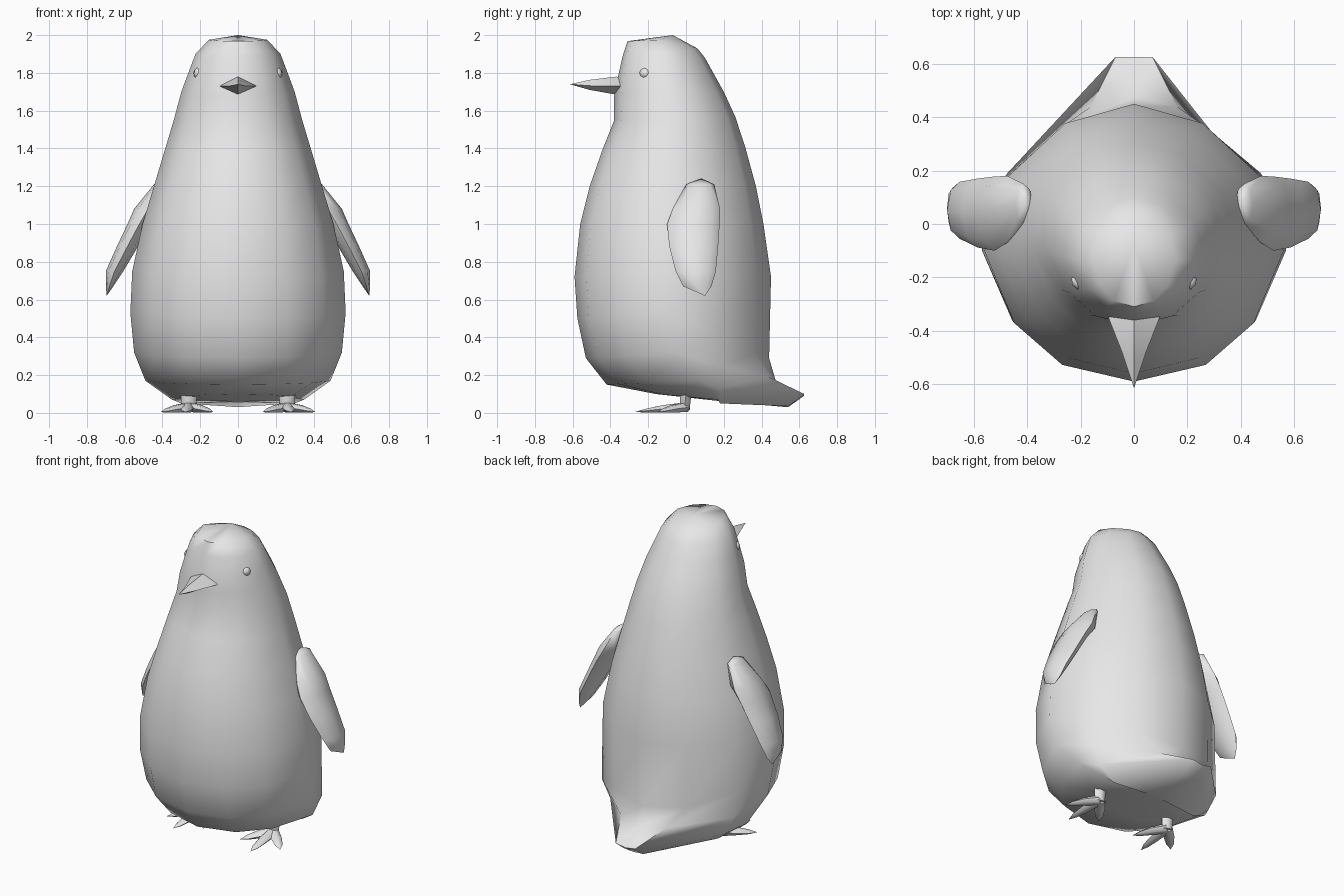
import bpy, bmesh, math
from mathutils import Vector

if "Cube" in bpy.data.objects:
    bpy.data.objects.remove(bpy.data.objects["Cube"])

GREY = bpy.data.materials.new("light grey")
GREY.diffuse_color = (0.8, 0.8, 0.8, 1)
GREY.use_nodes = True
GREY.node_tree.nodes["Principled BSDF"].inputs["Base Color"].default_value = GREY.diffuse_color


def loft(name, rings, start=None, end=None, angle=60):
    """Skin a list of equal point loops; optional pole points close the ends."""
    bm = bmesh.new()
    loops = [[bm.verts.new(p) for p in r] for r in rings]
    n = len(loops[0])
    for a, b in zip(loops, loops[1:]):
        for i in range(n):
            j = (i + 1) % n
            bm.faces.new((a[i], a[j], b[j], b[i]))
    for loop, pole in ((loops[0], start), (loops[-1], end)):
        if pole is None:
            bm.faces.new(loop)
        else:
            v = bm.verts.new(pole)
            for i in range(n):
                bm.faces.new((loop[i], loop[(i + 1) % n], v))
    bmesh.ops.recalc_face_normals(bm, faces=bm.faces)
    mesh = bpy.data.meshes.new(name)
    bm.to_mesh(mesh)
    bm.free()
    for f in mesh.polygons:
        f.use_smooth = True
    mesh.set_sharp_from_angle(angle=math.radians(angle))
    mesh.materials.append(GREY)
    ob = bpy.data.objects.new(name, mesh)
    bpy.context.collection.objects.link(ob)
    return ob


# Body section: (depth fraction front to back, width fraction)
SECTION = [(0, 0), (.06, .48), (.21, .8), (.47, 1), (.73, .86), (.93, .46), (1, 0)]


def body_ring(hw, yf, yb, zf, zm, zb, tail=0):
    half = []
    for k, (t, w) in enumerate(SECTION):
        x, y = hw * w, yf + (yb - yf) * t
        if k == 5:                      # pinch the back into the flat tail
            x += (.07 - x) * tail
            y += (yb - y) * tail
        if k == 4:
            y += (.18 - y) * tail
        z = zf + (zm - zf) * t / .47 if t < .47 else zm + (zb - zm) * (t - .47) / .53
        half.append(Vector((x, y, z)))
    return half + [Vector((-p.x, p.y, p.z)) for p in half[-2:0:-1]]


# Body, head and tail in one skin: half width, front y, back y, front/mid/back z, tail
BODY = [
    (.35, -.16, .54, .10, .07, .03, 1),
    (.49, -.42, .625, .15, .17, .09, 1),
    (.55, -.53, .475, .29, .32, .17, .5),
    (.57, -.575, .44, .50, .53, .29, 0),
    (.56, -.59, .45, .72, .75, .72, 0),
    (.505, -.56, .41, 1.0, 1.0, 1.0, 0),
    (.445, -.51, .37, 1.2, 1.2, 1.2, 0),
    (.385, -.44, .31, 1.4, 1.4, 1.42, 0),
    (.34, -.38, .26, 1.55, 1.55, 1.57, 0),
    (.30, -.38, .20, 1.68, 1.7, 1.7, 0),
    (.263, -.36, .15, 1.78, 1.8, 1.79, 0),
    (.225, -.335, .10, 1.89, 1.9, 1.88, 0),
    (.155, -.31, .06, 1.968, 1.975, 1.93, 0),
]
loft("body", [body_ring(*r) for r in BODY], (0, .2, .06), (0, -.07, 2.0))

# Beak: diamond section tapering to a point
beak = []
for y, w, up, down in ((-.30, .09, .045, .045), (-.35, .10, .05, .045), (-.49, .045, .033, .02)):
    beak.append([(w, y + .01, 1.73), (0, y - .02, 1.73 + up),
                 (-w, y + .01, 1.73), (0, y - .02, 1.73 - down)])
loft("beak", beak, None, (0, -.615, 1.74), 40)


def ellipse_ring(c, u, v, n=8):
    return [c + u * math.cos(2 * math.pi * i / n) + v * math.sin(2 * math.pi * i / n)
            for i in range(n)]


# Wing sections: z, inner x, outer x, front y, back y
WING = [(1.21, .38, .445, .0, .15), (1.08, .40, .55, -.07, .18), (1.0, .46, .585, -.1, .178),
        (.88, .53, .642, -.088, .17), (.75, .607, .70, -.055, .158), (.67, .66, .70, -.015, .135)]

for side, s in (("right", 1), ("left", -1)):
    rings = []
    for z, xi, xo, yf, yb in WING:
        c = Vector((s * (xi + xo) / 2, (yf + yb) / 2, z))
        rings.append(ellipse_ring(c, Vector(((xo - xi) / 2, 0, 0)), Vector((0, (yb - yf) / 2, 0))))
    loft(side + "_wing", rings, (s * .40, .08, 1.24), (s * .695, .10, .62))

    # Eye: shallow bump on the side of the head
    c = Vector((s * .222, -.225, 1.80))
    out = Vector((s * .85, -.5, .15)).normalized()
    u = out.cross(Vector((0, 0, 1))).normalized()
    v = out.cross(u)
    loft(side + "_eye", [ellipse_ring(c - out * .02, u * .03, v * .03),
                         ellipse_ring(c, u * .025, v * .025)], None, c + out * .01)

    # Leg stub
    rings = []
    for z, r, y in ((.015, .03, .0), (.05, .04, -.005), (.12, .045, .0)):
        rings.append(ellipse_ring(Vector((s * .26, y, z)), Vector((r, 0, 0)), Vector((0, r * .8, 0)), 6))
    loft(side + "_leg", rings)

    # Three flat pointed toes
    for label, tx, ty in (("inner", .13, -.17), ("middle", .28, -.27), ("outer", .41, -.15)):
        a, b = Vector((s * .26, .0, .03)), Vector((s * tx, ty, .005))
        d = b - a
        u = Vector((-d.y, d.x, 0)).normalized()
        rings = []
        for f, w, h in ((0, .03, .03), (.45, .032, .022), (.78, .022, .012)):
            c = Vector((a.x + d.x * f, a.y + d.y * f, h))
            rings.append(ellipse_ring(c, u * w, Vector((0, 0, h)), 6))
        loft(side + "_" + label + "_toe", rings, None, b)
